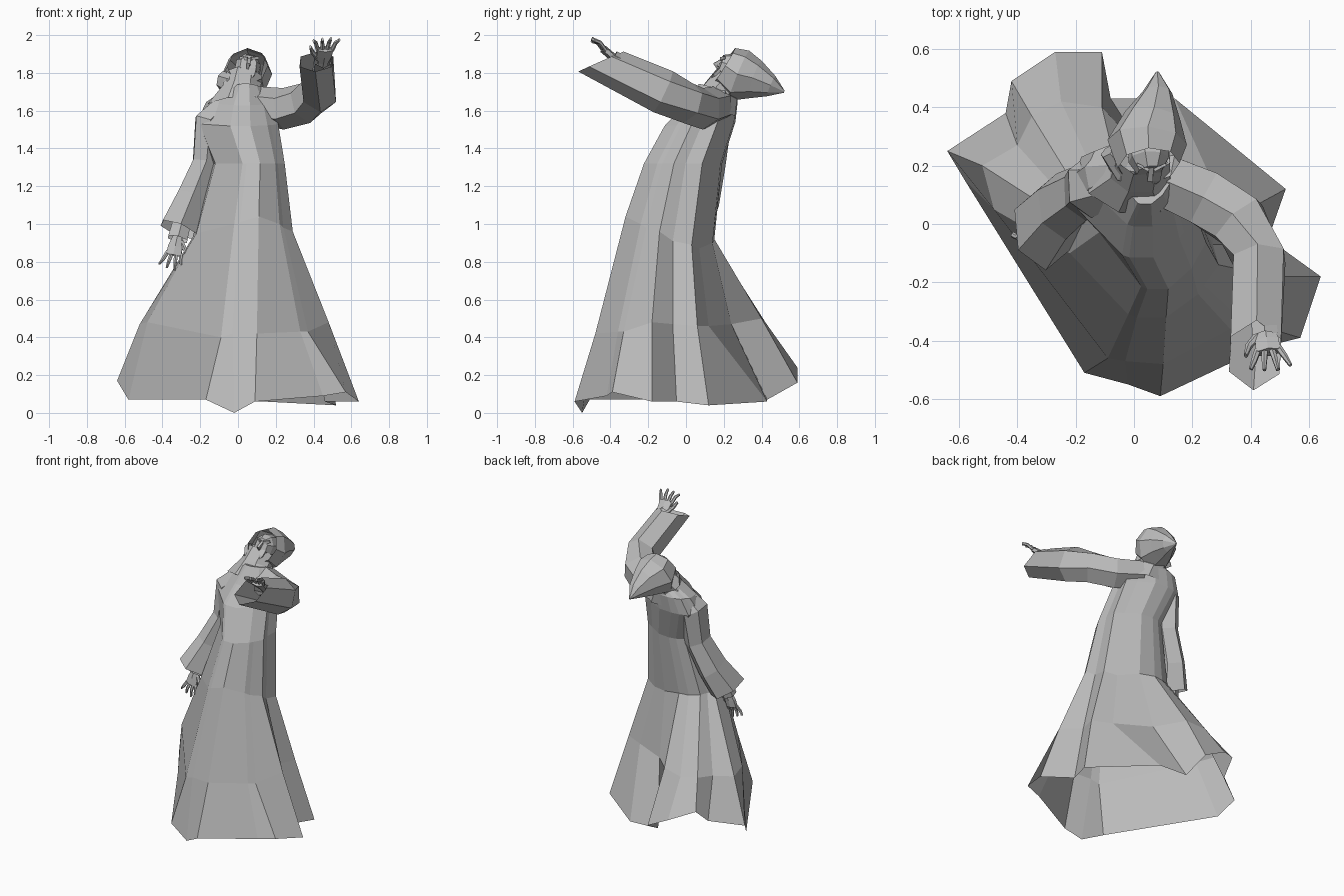
import bpy
import bmesh
import math
from mathutils import Vector

if "Cube" in bpy.data.objects:
    bpy.data.objects.remove(bpy.data.objects["Cube"])

# One plain stone colour for everything
stone = bpy.data.materials.new("stone_grey")
stone.use_nodes = True
stone.diffuse_color = (.5, .5, .5, 1)
stone.node_tree.nodes["Principled BSDF"].inputs["Base Color"].default_value = stone.diffuse_color


def loft(name, rings, cap_start=False, cap_end=False):
    """Skin a list of equally long closed rings with flat faces."""
    bm = bmesh.new()
    loops = [[bm.verts.new(point) for point in ring] for ring in rings]
    count = len(loops[0])
    for lower, upper in zip(loops, loops[1:]):
        for i in range(count):
            j = (i + 1) % count
            bm.faces.new((lower[i], lower[j], upper[j], upper[i]))
    if cap_start:
        bm.faces.new(list(reversed(loops[0])))
    if cap_end:
        bm.faces.new(loops[-1])
    bmesh.ops.recalc_face_normals(bm, faces=bm.faces)
    mesh = bpy.data.meshes.new(name)
    bm.to_mesh(mesh)
    bm.free()
    mesh.materials.append(stone)
    obj = bpy.data.objects.new(name, mesh)
    bpy.context.collection.objects.link(obj)
    return obj


def tube(name, stations, reference, sides=6, slant=0, cap_start=False, cap_end=False):
    """Loft ovals (x, y, z, half width, half height) along a path; slant tilts the last one."""
    centres = [Vector(station[:3]) for station in stations]
    rings = []
    for k, station in enumerate(stations):
        tangent = centres[min(k + 1, len(centres) - 1)] - centres[max(k - 1, 0)]
        tangent.normalize()
        side = tangent.cross(Vector(reference)).normalized()
        rise = side.cross(tangent)
        lean = slant if k == len(stations) - 1 else 0
        ring = []
        for i in range(sides):
            angle = math.tau * (i + .5) / sides
            across = side * math.cos(angle) * station[3]
            along = (rise - tangent * lean) * math.sin(angle) * station[4]
            ring.append(centres[k] + across + along)
        rings.append(ring)
    return loft(name, rings, cap_start, cap_end)


def hand(name, wrist, direction, spread, size, thumb_side):
    """Palm, four fanned bent fingers and a thumb."""
    wrist, direction = Vector(wrist), Vector(direction).normalized()
    spread = Vector(spread).normalized()
    normal = direction.cross(spread)

    def limb(part, path, widths, thickness):
        points = [wrist + (direction * a + spread * b + normal * c) * size for a, b, c in path]
        stations = [(*p, w * size, thickness * size) for p, w in zip(points, widths)]
        tube(name + part, stations, normal, 6, cap_start=True, cap_end=True)

    limb("_palm", [(-.35, 0, 0), (0, 0, 0), (.3, 0, 0), (.58, 0, 0)], [.2, .17, .26, .27], .12)
    for finger in range(4):
        offset = (finger - 1.5) / 1.5
        reach = 1.06 - .1 * abs(offset - .2)
        limb(f"_finger_{finger + 1}",
             [(.5, offset * .2, 0), (.8, offset * .3, .06), (reach, offset * .38, 0)],
             [.07, .06, .035], .06)
    limb("_thumb", [(.12, .14 * thumb_side, 0), (.4, .36 * thumb_side, .04),
                    (.62, .44 * thumb_side, .04)], [.09, .07, .035], .07)


# Robe: hem, knee and hip outlines with matching deep folds
hem = [(-.17, -.51, .07), (-.02, -.55, 0), (.09, -.59, .06), (.45, -.42, .09), (.57, -.39, .11),
       (.64, -.18, .06), (.46, -.05, .06), (.52, .12, .04), (.14, .43, .06), (-.08, .43, .07),
       (-.11, .59, .16), (-.27, .59, .24), (-.42, .49, .3), (-.44, .38, .2), (-.64, .25, .17),
       (-.58, .15, .07)]
knee = [(-.09, -.46, .4), (-.03, -.47, .42), (.1, -.48, .42), (.33, -.36, .43), (.37, -.33, .43),
        (.48, -.18, .48), (.37, -.07, .47), (.41, .06, .46), (.28, .12, .46), (.04, .24, .47),
        (-.11, .4, .5), (-.25, .42, .48), (-.35, .37, .48), (-.4, .27, .47), (-.52, .2, .47),
        (-.48, .05, .48)]
hip = [(-.02, -.31, 1), (.01, -.32, 1.01), (.11, -.32, 1.04), (.22, -.24, 1), (.24, -.21, .98),
       (.29, -.14, .96), (.27, -.07, .91), (.28, .03, .89), (.2, .07, .87), (.07, .14, .9),
       (-.05, .15, .92), (-.12, .14, .92), (-.19, .11, .93), (-.21, .06, .93), (-.24, .02, .93),
       (-.22, -.1, .95)]


def bodice(x, y, z, width, depth, tilt):
    """Hip outline moved up, rescaled and tilted."""
    return [(x + (p[0] - .03) * width, y + (p[1] + .09) * depth,
             z + (p[1] + .09) * tilt) for p in hip]


loft("robe", [hem, knee, hip,
              bodice(.06, -.02, 1.32, .72, .88, 0),
              bodice(0, .07, 1.53, .82, .8, .05),
              bodice(.01, .13, 1.64, .66, .6, .05),
              bodice(.03, .16, 1.72, .36, .4, -.1)], cap_end=True)

# Sleeves with wide, open cuffs
tube("right_sleeve", [(-.05, .15, 1.64, .07, .08), (-.15, .13, 1.54, .09, .11),
                      (-.17, .11, 1.32, .08, .1), (-.25, .06, 1.13, .09, .12),
                      (-.315, -.02, .97, .11, .14)], (0, 1, 0), slant=.2, cap_start=True)
tube("left_sleeve", [(.08, .16, 1.63, .1, .1), (.24, .09, 1.61, .11, .11),
                     (.36, .01, 1.64, .11, .11), (.43, -.12, 1.7, .1, .12),
                     (.415, -.45, 1.86, .1, .1)], (0, 0, 1), slant=.85, cap_start=True)

# Inner cuffs and hands
tube("right_cuff", [(-.27, .05, 1.12, .05, .05), (-.32, -.02, .92, .06, .05)], (0, 1, 0))
tube("left_cuff", [(.43, -.15, 1.74, .05, .05), (.45, -.39, 1.87, .05, .05)], (0, 0, 1))
hand("right_hand", (-.32, -.02, .93), (-.22, -.15, -1), (1, -.1, -.2), .17, 1)
hand("left_hand", (.45, -.36, 1.86), (.12, -.85, .72), (1, .14, 0), .18, -1)

# Cowl and hood, drawn back into a point
tube("cowl", [(.02, .15, 1.62, .19, .13), (.02, .19, 1.71, .11, .1),
              (.03, .24, 1.78, .1, .09)], (0, 1, 0), 8)
tube("hood", [(.05, .2, 1.835, .105, .115), (.045, .28, 1.785, .135, .145),
              (.065, .37, 1.765, .095, .105), (.08, .45, 1.73, .05, .06),
              (.08, .52, 1.7, .006, .006)], (.35, 0, 1), 8, cap_end=True)
tube("hood_collar", [(-.09, .25, 1.76, .03, .05), (-.04, .19, 1.74, .05, .06),
                     (.05, .17, 1.73, .05, .04)], (0, 0, 1), cap_start=True, cap_end=True)

# Face: head, brow, nose and beard set deep inside the hood
tube("head", [(.05, .29, 1.8, .07, .08), (.05, .22, 1.83, .07, .08),
              (.055, .18, 1.845, .045, .055)], (.2, 0, 1), 8, cap_start=True, cap_end=True)
tube("nose", [(.06, .2, 1.875, .008, .01), (.055, .155, 1.845, .016, .014),
              (.05, .17, 1.825, .012, .008)], (1, 0, 0), 4, cap_start=True, cap_end=True)
for side in (-1, 1):
    tube("brow_left" if side > 0 else "brow_right",
         [(.06 + side * .01, .185, 1.875, .008, .012), (.06 + side * .05, .205, 1.88, .006, .01)],
         (0, 0, 1), 4, cap_start=True, cap_end=True)
for strand in range(3):
    shift = (strand - 1) * .03
    tube(f"beard_strand_{strand + 1}",
         [(.05 + shift, .19, 1.82, .022, .02), (.045 + shift, .155, 1.79, .018, .015),
          (.04 + shift * .6, .13, 1.76, .005, .005)],
         (0, 1, 0), 4, cap_start=True, cap_end=True)
